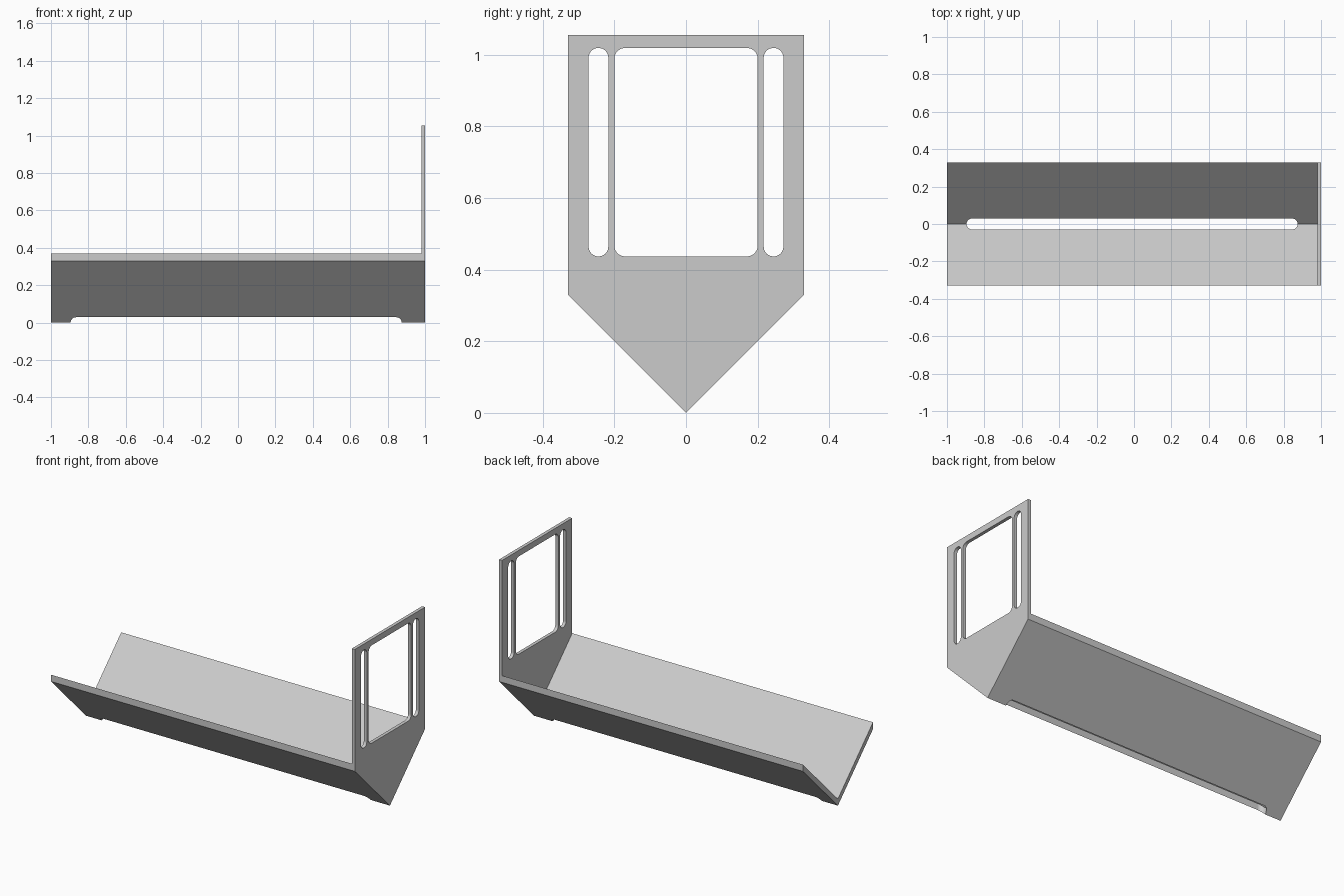
import bpy, bmesh
from math import cos, sin, pi
from mathutils import Vector

default = bpy.data.objects.get("Cube")
if default:
    bpy.data.objects.remove(default, do_unlink=True)

HALF = 0.33      # half width of the trough
WALL = 0.04      # vertical wall thickness of the trough
TOP = 1.055      # top of the end plate
PLATE_X = 0.98   # inner face of the end plate

grey = bpy.data.materials.new("light grey")
grey.use_nodes = True
colour = (0.6, 0.6, 0.6, 1)
grey.diffuse_color = colour
grey.node_tree.nodes["Principled BSDF"].inputs["Base Color"].default_value = colour


def prism(name, outline, place, lo, hi):
    """Extrude a 2D outline from lo to hi; place maps (u, v, depth) to xyz."""
    bm = bmesh.new()
    base = bm.faces.new([bm.verts.new(place(u, v, lo)) for u, v in outline])
    new = bmesh.ops.extrude_face_region(bm, geom=[base], use_keep_orig=True)["geom"]
    shift = Vector(place(0, 0, hi)) - Vector(place(0, 0, lo))
    bmesh.ops.translate(bm, vec=shift,
                        verts=[g for g in new if isinstance(g, bmesh.types.BMVert)])
    bmesh.ops.recalc_face_normals(bm, faces=bm.faces)
    mesh = bpy.data.meshes.new(name)
    bm.to_mesh(mesh)
    bm.free()
    mesh.materials.append(grey)
    obj = bpy.data.objects.new(name, mesh)
    bpy.context.collection.objects.link(obj)
    return obj


def rounded(u0, u1, v0, v1, r, steps=8):
    """Outline of a rectangle with rounded corners."""
    corners = [(u1 - r, v1 - r), (u0 + r, v1 - r), (u0 + r, v0 + r), (u1 - r, v0 + r)]
    return [(cu + r * cos(a), cv + r * sin(a))
            for q, (cu, cv) in enumerate(corners)
            for a in [(q + i / steps) * pi / 2 for i in range(steps + 1)]]


def along_x(u, v, d):
    return (d, u, v)


def along_z(u, v, d):
    return (u, v, d)


def cut(obj, cutter):
    """Subtract the cutter, apply the result and discard the cutter."""
    cutter.hide_render = True
    mod = obj.modifiers.new("opening", 'BOOLEAN')
    mod.operation = 'DIFFERENCE'
    mod.solver = 'EXACT'
    mod.object = cutter
    bpy.context.view_layer.objects.active = obj
    bpy.ops.object.modifier_apply(modifier=mod.name)
    bpy.data.objects.remove(cutter, do_unlink=True)


# V-shaped trough with a long drain slot in its fold
trough = prism("trough", [(0, 0), (HALF, HALF), (HALF, HALF + WALL), (0, WALL),
                          (-HALF, HALF + WALL), (-HALF, HALF)], along_x, -1, PLATE_X)
cut(trough, prism("slot_cutter", rounded(-0.895, 0.875, -0.029, 0.029, 0.0285),
                  along_z, -0.1, 0.2))

# Upright end plate with a wide window between two narrow slots
plate = prism("end_plate", [(0, 0), (HALF, HALF), (HALF, TOP), (-HALF, TOP),
                            (-HALF, HALF)], along_x, PLATE_X, 1)
for left, right, radius in [(-0.2, 0.2, 0.03), (0.217, 0.272, 0.027),
                            (-0.272, -0.217, 0.027)]:
    cut(plate, prism("window_cutter", rounded(left, right, 0.437, 1.019, radius),
                     along_x, 0.9, 1.1))

# Smooth the rounded corners, keep the folds sharp
for obj in (trough, plate):
    bpy.ops.object.select_all(action='DESELECT')
    obj.select_set(True)
    bpy.context.view_layer.objects.active = obj
    bpy.ops.object.shade_smooth_by_angle(angle=pi / 6)
